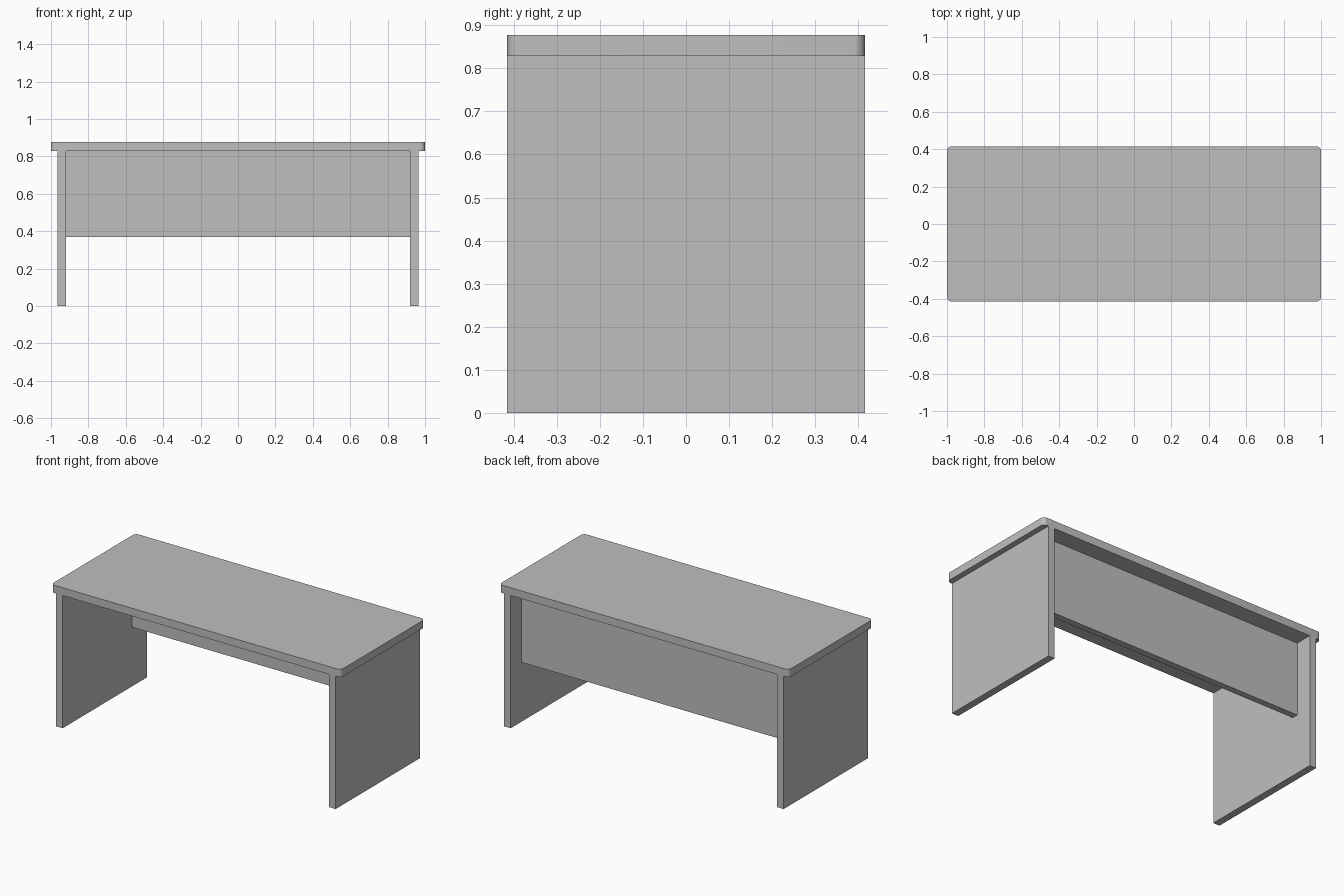
import bpy
import bmesh
from math import radians

cube = bpy.data.objects.get("Cube")
if cube:
    bpy.data.objects.remove(cube, do_unlink=True)

# Single plain grey finish
grey = bpy.data.materials.new("light_grey")
grey.use_nodes = True
colour = (0.52, 0.52, 0.52, 1)
grey.diffuse_color = colour
grey.node_tree.nodes["Principled BSDF"].inputs["Base Color"].default_value = colour


def board(name, low, high, corner=0):
    """Box between two corners, with optional rounded vertical edges."""
    bm = bmesh.new()
    bmesh.ops.create_cube(bm, size=1)
    for v in bm.verts:
        v.co = [h if c > 0 else l for c, l, h in zip(v.co, low, high)]
    if corner:
        uprights = [e for e in bm.edges
                    if abs(e.verts[0].co.z - e.verts[1].co.z) > 0.01]
        bmesh.ops.bevel(bm, geom=uprights, offset=corner, offset_type='OFFSET',
                        segments=8, profile=0.5, affect='EDGES')
    mesh = bpy.data.meshes.new(name)
    bm.to_mesh(mesh)
    bm.free()
    mesh.materials.append(grey)
    obj = bpy.data.objects.new(name, mesh)
    bpy.context.collection.objects.link(obj)
    return obj


DEPTH = 0.415      # half depth of top and sides
UNDER = 0.828      # underside of the top
INNER, OUTER = 0.92, 0.965   # faces of the side panels

# Desk top with rounded corners
top = board("desk_top", (-1, -DEPTH, UNDER), (1, DEPTH, 0.877), corner=0.025)
bpy.ops.object.select_all(action='DESELECT')
top.select_set(True)
bpy.context.view_layer.objects.active = top
bpy.ops.object.shade_smooth_by_angle(angle=radians(30))

# Full-depth side panels
board("left_side_panel", (INNER, -DEPTH, 0), (OUTER, DEPTH, UNDER))
board("right_side_panel", (-OUTER, -DEPTH, 0), (-INNER, DEPTH, UNDER))

# Modesty panel, set in from the back
board("modesty_panel", (-INNER, 0.267, 0.37), (INNER, 0.307, UNDER))
